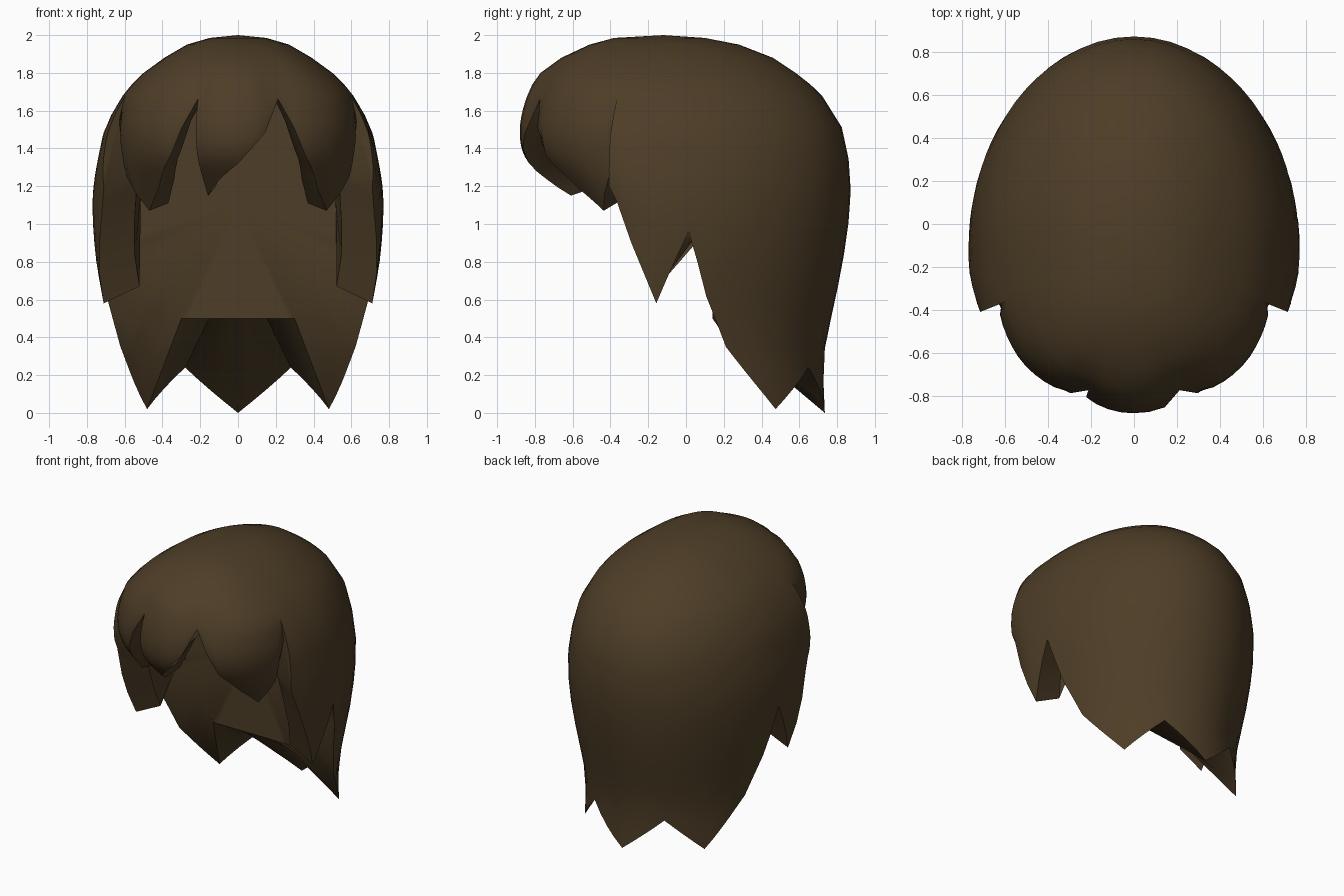
import bpy, bmesh
from math import sin, cos, radians, pi

if "Cube" in bpy.data.objects:
    bpy.data.objects.remove(bpy.data.objects["Cube"])

CY = -0.12      # y of the vertical axis the hair is lofted around
CAP = 1.68      # strands separate below this height

# Silhouette: z, half width, front y, back y
PROFILE = [(1.985, .15, -.38, .10), (1.95, .27, -.51, .28), (1.88, .39, -.66, .46),
           (1.8, .5, -.77, .58), (1.68, .61, -.84, .72), (1.5, .705, -.88, .83),
           (1.35, .74, -.85, .86), (1.2, .765, -.72, .872), (1.05, .77, -.6, .865),
           (.8, .75, -.6, .83), (.6, .715, -.6, .79), (.3, .67, -.6, .73), (0, .67, -.6, .735)]

# Hem of each strand: angle from the front in degrees, height
CENTRE_BANG = [(-18, 1.15), (0, 1.32), (11, 1.48), (18, 1.66)]
SIDE_BANG = [(18, 1.66), (30, 1.36), (43, 1.19), (56, 1.07), (64, 1.25), (68, 1.54)]
SIDE_LOCK = [(68, 1.2), (71, 1.12), (77, .9), (87, .58), (100, .96)]
BACK = [(100, .96), (108, .62), (118, .35), (141, .02), (160, .24), (180, 0)]

# Flat inner wall outline: angle, x, z
WALL_Y = .14
WALL = [(0, 0, 1.72), (18, .15, 1.72), (30, .25, 1.7), (56, .42, 1.6), (68, .5, 1.35),
        (87, .52, 1.05), (100, .52, .9), (118, .41, .7), (141, .3, .5), (180, 0, .5)]


def lookup(table, k, smooth=False):
    """Interpolate the rows of a table sorted by its first column."""
    rows = sorted(table)
    k = min(max(k, rows[0][0]), rows[-1][0])
    i = next(j for j in range(len(rows) - 1) if k <= rows[j + 1][0])
    a, b = rows[i], rows[i + 1]
    h = b[0] - a[0]
    t = (k - a[0]) / h
    out = []
    for c in range(1, len(a)):
        if not smooth:
            out.append(a[c] + (b[c] - a[c]) * t)
            continue
        p, n = rows[max(i - 1, 0)], rows[min(i + 2, len(rows) - 1)]
        m0 = (b[c] - p[c]) / (b[0] - p[0]) * h
        m1 = (n[c] - a[c]) / (n[0] - a[0]) * h
        out.append((2*t**3 - 3*t*t + 1) * a[c] + (t**3 - 2*t*t + t) * m0
                   + (3*t*t - 2*t**3) * b[c] + (t**3 - t*t) * m1)
    return out


def radius(phi, z, bang):
    w, f, b = lookup(PROFILE, z, True)
    if bang:
        w -= .31 * max(0, CAP - z)
    front = abs(phi) < 90
    n = 2.7 if front else 2
    d = CY - f if front else b - CY
    if front:   # the centre bang bulges forward
        d -= .06 * min(1, (phi / 18) ** 2) * min(1, max(0, (1.95 - z) / .2))
    a = radians(phi)
    return (abs(sin(a) / w) ** n + abs(cos(a) / d) ** n) ** (-1 / n)


def point(phi, r, z):
    a = radians(phi)
    return (r * sin(a), CY - r * cos(a), z)


def column(phi, hem, kind):
    """Points from the crown down to the hem, then inward to the inner wall."""
    bang = kind == "bang"
    zs = [p[0] for p in PROFILE if p[0] > CAP] + [1.74]
    zs += [CAP + (hem - CAP) * i / 10 for i in range(11)]
    pts = [point(phi, radius(phi, z, bang), z) for z in zs]
    x, z = lookup(WALL, abs(phi))
    wall = (x if phi >= 0 else -x, WALL_Y, z)
    if kind == "back":
        inner = tuple(h + (w - h) * .25 for h, w in zip(pts[-1], wall))
    else:
        thick, lift = (.12, .04) if bang else (.19, .09)
        inner = point(phi, radius(phi, hem, bang) - thick, hem + lift)
    return pts + [inner, wall]


def strand(keys, kind, step=5):
    cols = []
    for (p0, z0), (p1, z1) in zip(keys, keys[1:]):
        n = max(1, round((p1 - p0) / step))
        cols += [(p0 + (p1 - p0) * i / n, z0 + (z1 - z0) * i / n, kind) for i in range(n)]
    return cols + [(*keys[-1], kind)]


# Columns all the way round; the left is the mirrored right
right = strand(SIDE_BANG, "bang") + strand(SIDE_LOCK, "side") + strand(BACK, "back")
left = [(-p, z, k) for p, z, k in reversed(right[:-1])]
columns = strand(CENTRE_BANG, "bang") + right + left

bm = bmesh.new()
grid = [[bm.verts.new(p) for p in column(*c)] for c in columns]
crown = bm.verts.new((0, CY, 2))
wall_mid = bm.verts.new((0, WALL_Y, 1.1))
for a, b in zip(grid, grid[1:] + grid[:1]):
    bm.faces.new((crown, a[0], b[0]))
    for i in range(len(a) - 1):
        bm.faces.new((a[i], a[i + 1], b[i + 1], b[i]))
    bm.faces.new((a[-1], wall_mid, b[-1]))
bmesh.ops.remove_doubles(bm, verts=bm.verts, dist=.0005)
bmesh.ops.recalc_face_normals(bm, faces=bm.faces)
mesh = bpy.data.meshes.new("hair")
bm.to_mesh(mesh)
bm.free()

hair = bpy.data.objects.new("hair", mesh)
bpy.context.collection.objects.link(hair)
brown = bpy.data.materials.new("dark_brown")
brown.diffuse_color = (.075, .047, .02, 1)
brown.use_nodes = True
brown.node_tree.nodes["Principled BSDF"].inputs["Base Color"].default_value = brown.diffuse_color
mesh.materials.append(brown)
bpy.context.view_layer.objects.active = hair
hair.select_set(True)
bpy.ops.object.shade_smooth_by_angle(angle=radians(40))
